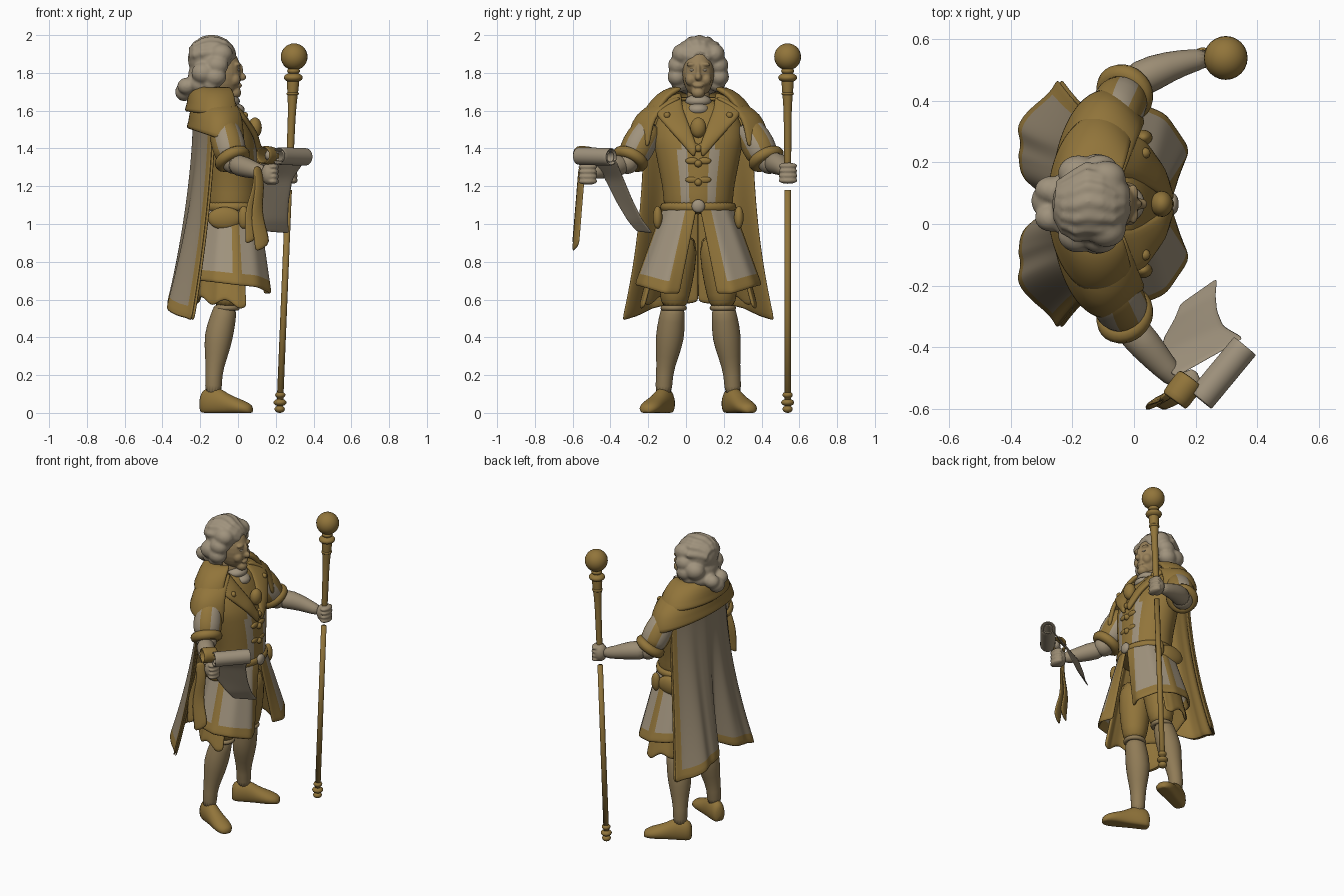
import bpy, bmesh, math
from mathutils import Vector, Matrix

cube = bpy.data.objects.get("Cube")
if cube:
    bpy.data.objects.remove(cube, do_unlink=True)

MID = 0.065          # the figure's plane of symmetry in y; it faces +x
SIDES = (("left", 1), ("right", -1))


def material(name, *rgb):
    m = bpy.data.materials.new(name)
    m.use_nodes = True
    m.diffuse_color = (*rgb, 1)
    m.node_tree.nodes["Principled BSDF"].inputs["Base Color"].default_value = (*rgb, 1)
    return m


GOLD = material("old gold", .285, .177, .043)
GREY = material("warm grey cloth", .35, .29, .205)
CAPE = material("cape grey brown", .28, .225, .15)
TAN = material("stocking tan", .28, .2, .095)
SKIN = material("face tan", .31, .215, .1)
HAND = material("pale skin", .33, .265, .175)


def P(x, d, z):
    return Vector((x, MID + d, z))


def mix(table, t):
    """Value at fraction t of an evenly spaced table of vectors."""
    f = t * (len(table) - 1)
    i = min(int(f), len(table) - 2)
    return Vector(table[i]).lerp(Vector(table[i + 1]), f - i)


def loft(name, rows, mats, closed=True, rule=None, thick=0, level=1):
    """Skin rows of points into one smooth surface; rule picks the face colour."""
    bm = bmesh.new()
    grid = [[bm.verts.new(p) for p in row] for row in rows]
    n = len(rows[0])
    for i in range(len(rows) - 1):
        for j in range(n if closed else n - 1):
            k = (j + 1) % n
            f = bm.faces.new((grid[i][j], grid[i][k], grid[i + 1][k], grid[i + 1][j]))
            if rule:
                f.material_index = rule(i, j, f.calc_center_median())
    if closed and not thick:
        bm.faces.new(grid[0])
        bm.faces.new(grid[-1])
    for f in bm.faces:
        f.smooth = True
    bmesh.ops.recalc_face_normals(bm, faces=bm.faces)
    me = bpy.data.meshes.new(name)
    bm.to_mesh(me)
    bm.free()
    ob = bpy.data.objects.new(name, me)
    bpy.context.collection.objects.link(ob)
    for m in mats:
        me.materials.append(m)
    if thick:
        ob.modifiers.new("thickness", 'SOLIDIFY').thickness = thick
        ob.modifiers["thickness"].offset = 0
    if level:
        ob.modifiers.new("smooth", 'SUBSURF').levels = level
        ob.modifiers["smooth"].render_levels = level
    return ob


def ellipse(x, z, rx, ry, n=48):
    return [P(x + rx * math.cos(a), ry * math.sin(a), z)
            for a in (math.tau * k / n for k in range(n))]


def tube(name, pts, radii, *mats, n=16, **kw):
    """Round tube through points with a radius at each."""
    pts = [Vector(p) for p in pts]
    rows = []
    for i, p in enumerate(pts):
        t = pts[min(i + 1, len(pts) - 1)] - pts[max(i - 1, 0)]
        q = Vector((0, 0, 1)).rotation_difference(t)
        r = radii[i] if isinstance(radii, (list, tuple)) else radii
        rows.append([p + q @ Vector((r * math.cos(math.tau * k / n),
                                     r * math.sin(math.tau * k / n), 0)) for k in range(n)])
    return loft(name, rows, mats, **kw)


def ball(name, loc, size, mat):
    bpy.ops.mesh.primitive_uv_sphere_add(segments=24, ring_count=14, location=loc)
    ob = bpy.context.object
    ob.name = name
    size = size if isinstance(size, tuple) else (size,) * 3
    ob.data.transform(Matrix.Diagonal((*size, 1)))
    ob.data.materials.append(mat)
    bpy.ops.object.shade_smooth()
    return ob


def hoop(name, loc, axis, major, minor, mat):
    bpy.ops.mesh.primitive_torus_add(location=loc, major_radius=major, minor_radius=minor,
                                     major_segments=28, minor_segments=10)
    ob = bpy.context.object
    ob.name = name
    ob.rotation_mode = 'QUATERNION'
    ob.rotation_quaternion = Vector((0, 0, 1)).rotation_difference(Vector(axis))
    ob.data.materials.append(mat)
    bpy.ops.object.shade_smooth()


def fuse(name, parts, voxel, rounds):
    """Melt overlapping parts of one colour into a single sculpted form."""
    bpy.context.view_layer.update()
    with bpy.context.temp_override(active_object=parts[0], object=parts[0],
                                   selected_objects=parts, selected_editable_objects=parts):
        bpy.ops.object.join()
    parts[0].name = name
    melt = parts[0].modifiers.new("melt", 'REMESH')
    melt.mode, melt.voxel_size, melt.use_smooth_shade = 'VOXEL', voxel, True
    parts[0].modifiers.new("soften", 'SMOOTH').iterations = rounds


# Coat body: gold with a grey panel each side of the placket
body = [(-.035, 1.05, .15, .185), (-.035, 1.13, .15, .183), (-.035, 1.2, .15, .19),
        (-.045, 1.32, .155, .215), (-.055, 1.4, .155, .23), (-.06, 1.45, .155, .24),
        (-.09, 1.57, .13, .23), (-.1, 1.67, .08, .11)]
loft("coat_body", [ellipse(*r) for r in body], [GOLD, GREY],
     rule=lambda i, j, c: int(.045 < abs(c.y - MID) < .1 and c.x > 0 and c.z < 1.45))
loft("belt", [ellipse(-.035, z, r, r + .038) for z, r in
              ((1.06, .15), (1.075, .163), (1.105, .163), (1.12, .15))], [GOLD])
ball("belt_buckle", P(.125, 0, 1.095), (.02, .035, .035), GREY)
ball("medallion", P(.09, 0, 1.51), (.036, .042, .054), GOLD)
for k, z in enumerate((1.4, 1.32, 1.22)):
    ball(f"button_{k}", P(.11, 0, z), .02, GOLD)
    for side, s in SIDES:
        ball(f"{side}_bow_{k}", P(.103, s * .033, z + .014), (.014, .036, .018), GOLD)

# Skirts, listed from front opening round to the back: x, sideways offset, z
WAIST = [(.115, .005, 1.1), (.1, .07, 1.09), (.06, .14, 1.09), (-.02, .18, 1.09),
         (-.09, .17, 1.09), (-.16, .1, 1.09), (-.185, 0, 1.09)]
HEM = [(.14, .1, .63), (.175, .18, .63), (.1, .29, .665), (0, .33, .675),
       (-.12, .31, .69), (-.21, .22, .7), (-.24, 0, .7)]


def skirt(name, s, start, scale, drop, rule):
    rows = []
    for i in range(15):
        row = []
        for j in range(29):
            u = start + (1 - start) * j / 28
            p = mix(WAIST, u).lerp(mix(HEM, u), i / 14)
            wave = .018 * math.sin(j * .55) if drop else 0
            row.append(P(p.x * scale, s * p.y * scale, p.z - (drop + wave) * i / 14))
        rows.append(row)
    loft(name, rows, [GREY, GOLD], closed=False, thick=.018, rule=rule)


for side, s in SIDES:
    skirt(f"{side}_coat_skirt", s, 0, 1, 0,
          lambda i, j, c: int(i > 11 or j < 4 or j in (13, 14) or j > 26))
    skirt(f"{side}_under_skirt", s, .42, .93, .105, lambda i, j, c: 1)
    ball(f"{side}_pocket_flap", P(-.07, s * .205, 1.03), (.09, .03, .06), GOLD)
    ball(f"{side}_belt_pouch", P(.03, s * .215, 1.035), (.03, .025, .06), GOLD)

# Legs and shoes
for side, s in SIDES:
    tube(f"{side}_breeches", [P(-.06, s * .13, .55), P(-.055, s * .125, .62),
                              P(-.05, s * .115, .75), P(-.04, s * .1, .97)],
         [.066, .08, .1, .11], GOLD)
    hoop(f"{side}_knee_band", P(-.06, s * .13, .555), (0, 0, 1), .056, .014, TAN)
    tube(f"{side}_stocking", [P(-.13, s * .185, .08), P(-.13, s * .18, .2), P(-.115, s * .165, .3),
                              P(-.105, s * .15, .4), P(-.08, s * .14, .5), P(-.06, s * .13, .58)],
         [.05, .042, .06, .08, .07, .062], TAN)
    rows = []
    for t, w, h in ((-.01, .03, .1), (.02, .05, .135), (.09, .05, .145), (.15, .05, .1),
                    (.22, .06, .075), (.27, .05, .055), (.295, .02, .035)):
        c, v = Vector((-.19, s * .155, 0)), Vector((.9, s * .43, 0))
        side_way = Vector((-v.y, v.x, 0))
        rows.append([P(*(c + v * t + side_way * w * math.cos(a)
                         + Vector((0, 0, max(0, h * (.42 + .58 * math.sin(a)))))))
                     for a in (math.tau * k / 16 for k in range(16))])
    loft(f"{side}_shoe", rows, [GOLD])

# Two-lobed cape with gold border and lining: x, z of the lower edge from the middle out
LOBE = [(-.27, .62, 0), (-.34, .58, 0), (-.385, .57, 0), (-.37, .55, 0), (-.32, .51, 0), (-.25, .485, 0)]


def cape(name, shift, rule, mats):
    rows = []
    for i in range(17):
        v, row = i / 16, []
        for j in range(41):
            u = j / 20 - 1
            low = mix(LOBE, abs(u))
            x = (-.235 + .1 * u * u) * (1 - v ** 1.6) + low.x * v ** 1.6
            x += .014 * math.cos(abs(u) * 14) * v
            row.append(P(x + shift, u * (.29 + .115 * v ** 2.2), 1.57 + (low.y - 1.57) * v))
        rows.append(row)
    loft(name, rows, mats, closed=False, thick=.012, rule=rule)


cape("cape", 0, lambda i, j, c: int(i > 14 or j < 2 or j > 37), [CAPE, GOLD])
cape("cape_lining", .014, None, [GOLD])


# Shoulder capelets, open in front, higher behind, each with a flared lip
def capelet(name, rings, gap):
    rows = []
    for x, z, rx, ry, dip in rings:
        row = []
        for k in range(37):
            a = math.radians(gap + (360 - 2 * gap) * k / 36)
            row.append(P(x + rx * math.cos(a), ry * math.sin(a), z - dip * math.cos(a)))
        rows.append(row)
    loft(name, rows, [GOLD], closed=False, thick=.028)


capelet("lower_capelet", [(-.1, 1.67, .09, .12, 0), (-.1, 1.63, .13, .24, .01),
                          (-.09, 1.57, .155, .325, .01), (-.09, 1.5, .16, .35, .03),
                          (-.09, 1.445, .175, .365, .06)], 45)
capelet("upper_capelet", [(-.11, 1.72, .1, .11, 0), (-.11, 1.7, .13, .18, .01),
                          (-.11, 1.65, .145, .24, .01), (-.11, 1.6, .15, .27, .02),
                          (-.11, 1.575, .165, .285, .02)], 50)

# Broad flat lapels meeting below the medallion
INNER = [(-.09, .09, 1.7), (-.01, .08, 1.61), (.07, .04, 1.5), (.108, .008, 1.4)]
OUTER = [(-.06, .25, 1.63), (.03, .21, 1.56), (.09, .12, 1.46), (.112, .02, 1.35)]
for side, s in SIDES:
    rows = []
    for i in range(10):
        edge = mix(INNER, i / 9), mix(OUTER, i / 9)
        rows.append([P(p.x + .012 * math.sin(math.pi * j / 4), s * p.y, p.z)
                     for j, p in ((j, edge[0].lerp(edge[1], j / 4)) for j in range(5))])
    loft(f"{side}_lapel", rows, [GOLD], closed=False, thick=.026)
    ball(f"{side}_lapel_stud", P(.035, s * .165, 1.575), .018, GOLD)

# Striped sleeves, cuffs and forearms
for side, s in SIDES:
    tube(f"{side}_sleeve", [P(-.035, s * .355, 1.33), P(-.04, s * .335, 1.38),
                            P(-.06, s * .3, 1.45), P(-.08, s * .24, 1.54)],
         [.07, .09, .09, .075], GREY, GOLD, n=24, rule=lambda i, j, c: int(j % 6 < 3))
    hoop(f"{side}_sleeve_cuff", P(-.03, s * .36, 1.345), (.4, s * .4, -.8), .068, .031, GOLD)
    ball(f"{side}_elbow", P(-.02, s * .375, 1.325), (.065, .06, .06), HAND)
tube("left_forearm", [P(-.03, .38, 1.325), P(.07, .43, 1.32), P(.16, .46, 1.29), P(.25, .475, 1.27)],
     [.062, .06, .042, .032], HAND)
tube("right_forearm", [P(-.03, -.38, 1.32), P(.04, -.46, 1.3), P(.1, -.53, 1.28), P(.15, -.58, 1.27)],
     [.06, .056, .042, .034], HAND)
for side, x, y, z in (("left", .265, .54, 1.27), ("right", .165, -.52, 1.265)):
    parts = [ball("palm", (x, y, z), (.042, .046, .058), HAND)]
    parts += [ball("finger", (x + .02, y, z + .038 - .026 * k), (.032, .05, .017), HAND) for k in range(4)]
    fuse(f"{side}_hand", parts, .006, 3)


# Ceremonial staff, leaning slightly forward at the top
def on_staff(z):
    return Vector((.22 + .041 * z, .538, z))


tube("staff_lower", [on_staff(z) for z in (.05, .6, 1.18)], .017, GOLD, level=0)
tube("staff_upper", [on_staff(z) for z in (1.2, 1.5, 1.64, 1.75, 1.82)], [.02, .02, .022, .036, .03], GOLD)
ball("staff_globe", on_staff(1.885), .071, GOLD)
for k, (z, r, h) in enumerate(((.02, .027, .02), (.055, .034, .02), (.095, .027, .018),
                               (1.81, .034, .02), (1.775, .05, .026), (1.69, .033, .014))):
    ball(f"staff_collar_{k}", on_staff(z), (r, r, h), GOLD)

# Scroll: open roll, hanging sheet, gold grip and ribbon tails
near, far = Vector((.215, -.57, 1.36)), Vector((.36, -.395, 1.355))
tube("scroll_roll", [near.lerp(far, t) for t in (0, .03, .5, .97, 1)], .043, GREY, n=24, thick=.008)
tube("scroll_inner_roll", [near, near.lerp(far, .5), far], .028, GREY, n=20, thick=.006)
tube("scroll_grip", [(.13, -.575, 1.365), (.155, -.54, 1.365), (.185, -.5, 1.36)], .043, GOLD, n=20, thick=.012)
tube("scroll_grip_core", [(.14, -.565, 1.365), (.21, -.52, 1.36)], .032, GREY)
EDGE_A = [(.13, -.5, 1.34), (.085, -.43, 1.24), (.095, -.37, 1.12), (.13, -.31, 1.02), (.15, -.26, .96)]
EDGE_B = [(.36, -.37, 1.34), (.29, -.33, 1.24), (.27, -.28, 1.12), (.265, -.23, 1.02), (.27, -.175, .95)]
loft("scroll_sheet", [[mix(EDGE_A, i / 12).lerp(mix(EDGE_B, i / 12), j / 6) for j in range(7)]
                      for i in range(13)], [GREY], closed=False, thick=.008)
for k, (drift, end) in enumerate(((-.035, .88), (.02, .84))):
    rows = []
    for i in range(11):
        t = i / 10
        x, y = .1 + drift * t + .01 * math.sin(t * 8), -.55 - .035 * t
        w = .02 + .022 * t
        rows.append([(x - w, y - .02, 1.31 + (end - 1.31) * t),
                     (x + w, y + .02, 1.31 + (end + .05 - 1.31) * t)])
    loft(f"ribbon_tail_{k}", rows, [GOLD], closed=False, thick=.016)

# Head and neckcloth
tube("neck", [P(-.1, 0, 1.6), P(-.09, 0, 1.68), P(-.08, 0, 1.74)], [.07, .06, .06], SKIN)
for k, z in enumerate((1.65, 1.605)):
    ball(f"neckcloth_{k}", P(-.05 + .025 * k, 0, z), (.06, .07 - .01 * k, .036), GREY)
head = [ball("skull", P(-.078, 0, 1.8), (.094, .084, .135), SKIN),
        ball("chin", P(-.02, 0, 1.695), (.038, .036, .032), SKIN),
        ball("nose_tip", P(.022, 0, 1.778), (.022, .018, .02), SKIN),
        ball("nose_bridge", P(.012, 0, 1.81), (.016, .012, .04), SKIN),
        ball("lips", P(.006, 0, 1.733), (.016, .028, .012), SKIN)]
for side, s in SIDES:
    head.append(ball("cheek", P(-.02, s * .04, 1.765), (.033, .03, .035), SKIN))
    head.append(ball("brow", P(-.002, s * .034, 1.845), (.016, .03, .012), SKIN))
    ball(f"{side}_eye", P(.003, s * .033, 1.815), (.008, .014, .007), GREY)
fuse("face", head, .006, 3)

# Wavy hair swept back from the face, with tied tail
hair = [ball("cap", P(-.14, 0, 1.874), (.126, .122, .122), GREY),
        ball("nape", P(-.18, 0, 1.78), (.085, .105, .1), GREY),
        ball("nape_low", P(-.2, 0, 1.72), (.05, .08, .055), GREY),
        ball("tail", P(-.285, .01, 1.7), (.048, .055, .05), GREY)]
for k in range(-3, 4):
    lean = math.radians(k * 24)
    arc = [math.radians(a) for a in range(15, 156, 20)]
    hair.append(tube("lock", [P(-.14 + .114 * math.cos(a),
                                .112 * math.sin(a) * math.sin(lean) + .01 * math.sin(a * 5),
                                1.873 + .107 * math.sin(a) * math.cos(lean)) for a in arc],
                     .024, GREY, n=10))
for side, s in SIDES:
    for x, d, z, r in ((-.09, .085, 1.9, .055), (-.11, .108, 1.84, .052), (-.12, .112, 1.78, .051),
                       (-.14, .1, 1.74, .042), (-.18, .1, 1.8, .058), (-.2, .07, 1.74, .048),
                       (-.27, .045, 1.73, .045)):
        hair.append(ball("curl", P(x, s * d, z), (r * 1.15, r, r), GREY))
fuse("hair", hair, .008, 5)
